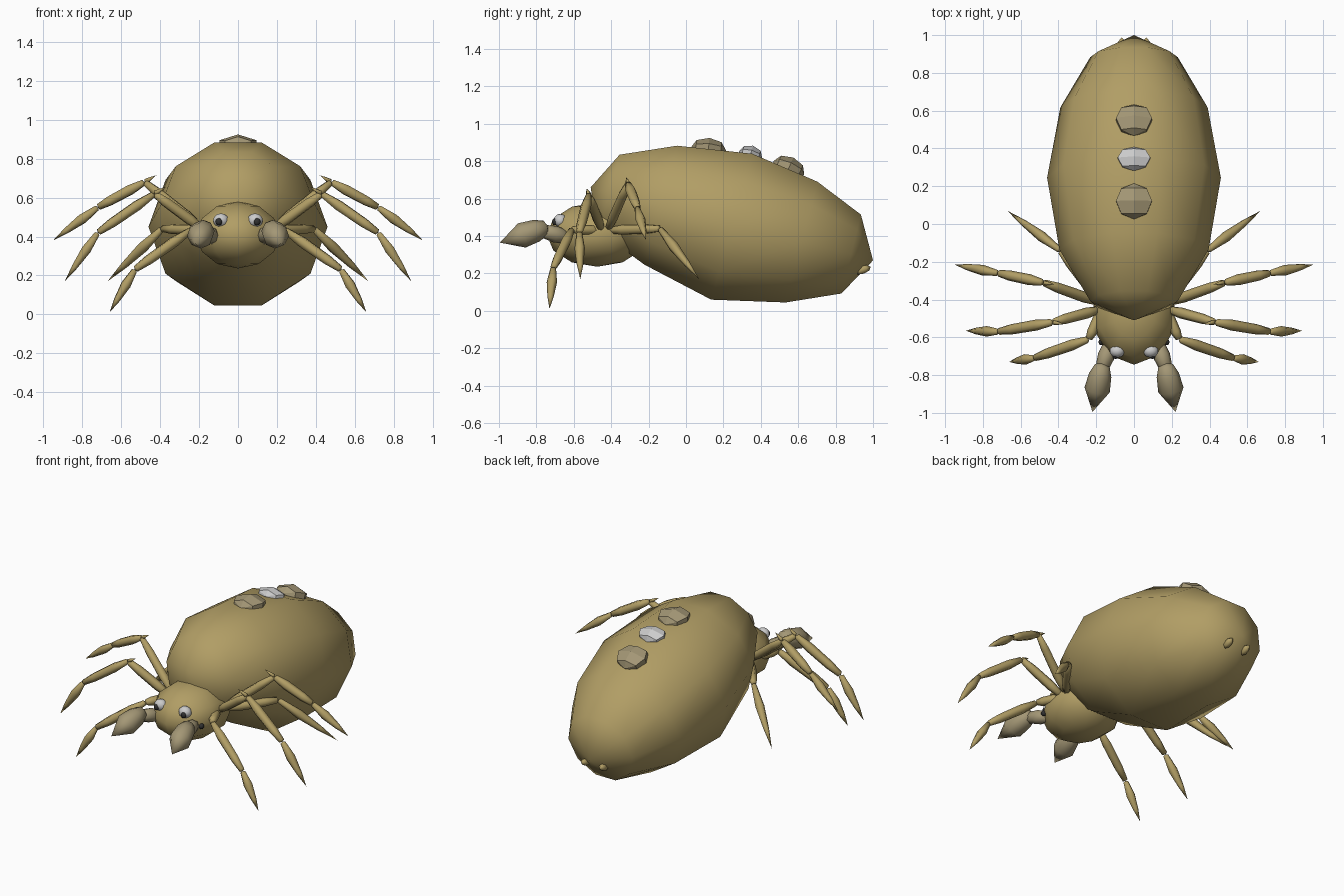
import bpy, bmesh, math
from mathutils import Vector, Matrix

if "Cube" in bpy.data.objects:
    bpy.data.objects.remove(bpy.data.objects["Cube"])


def material(name, rgb):
    m = bpy.data.materials.new(name)
    m.diffuse_color = (*rgb, 1)
    m.use_nodes = True
    m.node_tree.nodes["Principled BSDF"].inputs["Base Color"].default_value = m.diffuse_color
    return m


TAN = material("tan", (0.44, 0.34, 0.13))
DULL = material("dull_tan", (0.37, 0.31, 0.18))
DARK = material("dark", (0.03, 0.03, 0.03))


def finish(name, bm, mat, smooth):
    bmesh.ops.recalc_face_normals(bm, faces=bm.faces)
    me = bpy.data.meshes.new(name)
    for f in bm.faces:
        f.smooth = smooth
    bm.to_mesh(me)
    bm.free()
    if mat:
        me.materials.append(mat)
    ob = bpy.data.objects.new(name, me)
    bpy.context.collection.objects.link(ob)
    return ob


def loft(name, start, rings, end, mat, smooth=True):
    """Skin a row of rings between two pole points."""
    bm = bmesh.new()
    a, b = bm.verts.new(start), bm.verts.new(end)
    rows = [[bm.verts.new(p) for p in r] for r in rings]
    n = len(rows[0])
    for i in range(n):
        j = (i + 1) % n
        bm.faces.new((a, rows[0][j], rows[0][i]))
        bm.faces.new((b, rows[-1][i], rows[-1][j]))
        for r, s in zip(rows, rows[1:]):
            bm.faces.new((r[i], r[j], s[j], s[i]))
    return finish(name, bm, mat, smooth)


def spindle(name, a, b, profile, mat, sides=6):
    """Tapered limb piece from a to b; profile holds (fraction, radius)."""
    a, b = Vector(a), Vector(b)
    d = b - a
    u = d.cross(Vector((0, 0, 1))).normalized()
    v = u.cross(d).normalized()
    rings = [[a + d * t + r * (u * math.cos(k * math.tau / sides) + v * math.sin(k * math.tau / sides))
              for k in range(sides)] for t, r in profile]
    return loft(name, a, rings, b, mat)


def ball(name, centre, radii, mat, seg=10, rings=6, rot=(0, 0, 0), smooth=True):
    bm = bmesh.new()
    bmesh.ops.create_uvsphere(bm, u_segments=seg, v_segments=rings, radius=1)
    m = Matrix.Translation(centre)
    for ang, ax in zip(rot, "XYZ"):
        m = m @ Matrix.Rotation(math.radians(ang), 4, ax)
    bm.transform(m @ Matrix.Diagonal((*radii, 1)))
    return finish(name, bm, mat, smooth)


# Abdomen: tilted egg; each ring is centre y, centre z, half width, half height, lean
EGG = [(-.41, .63, .23, .205, .055), (-.135, .565, .395, .318, .087), (.245, .45, .46, .39, .11),
       (.617, .368, .39, .323, .085), (.883, .304, .232, .211, .052)]
egg_rings = []
for y, z, w, h, lean in EGG:
    ring = []
    for k in range(10):
        c, s = math.cos(k * math.tau / 10), math.sin(k * math.tau / 10)
        ring.append((w * c, y + lean * s / .951, z + h * s / .951))
    egg_rings.append(ring)
loft("abdomen", (0, -.51, .66), egg_rings, (0, 1, .27), TAN)

# Head
ball("head", (0, -.475, .408), (.225, .27, .172), TAN)

# Faceted lumps along the back
for name, y, z, r, tilt, mat in [("back_lump_front", .12, .865, (.11, .06, .095), -5, DULL),
                                 ("back_lump_middle", .345, .835, (.10, .05, .065), -16, None),
                                 ("back_lump_rear", .55, .765, (.11, .06, .09), -24, DULL)]:
    ball(name, (0, y, z), r, mat, 6, 4, (tilt + 90, 0, 0), False)

# Leg paths for the right side, front to back
LEGS = [
    [(.17, -.46, .43), (.24, -.61, .435), (.53, -.71, .23), (.66, -.73, .01)],
    [(.17, -.45, .43), (.43, -.52, .62), (.72, -.57, .42), (.89, -.565, .17)],
    [(.17, -.42, .43), (.48, -.31, .68), (.72, -.26, .55), (.95, -.215, .38)],
    [(.17, -.42, .43), (.39, -.14, .44), (.67, .07, .17)],
]
LIMB = [(.03, .018), (.3, .029), (.75, .027), (.98, .018)]
TIP = [(.02, .016), (.35, .028), (.7, .017)]

for side, s in (("right", 1), ("left", -1)):
    def P(p):
        return (p[0] * s, p[1], p[2])

    # Jointed legs with pointed feet
    for n, path in enumerate(LEGS):
        for k, (a, b) in enumerate(zip(path, path[1:])):
            prof = TIP if k == len(path) - 2 else LIMB
            spindle(f"{side}_leg_{n + 1}_part_{k + 1}", P(a), P(b), prof, TAN)
        # Knee spur
        if n in (1, 2):
            x, y, z = path[1]
            spindle(f"{side}_leg_{n + 1}_spur", P((x, y, z)), P((x - .06, y - .01, z + .035)),
                    [(.1, .014), (.5, .009)], TAN, 5)

    # Feelers: short stalk and pointed bulb
    spindle(f"{side}_feeler_stalk", P((.12, -.62, .39)), P((.175, -.78, .43)),
            [(.05, .035), (.5, .045), (.9, .035)], DULL, 8)
    spindle(f"{side}_feeler_bulb", P((.165, -.735, .45)), P((.22, -.995, .365)),
            [(.06, .04), (.25, .06), (.55, .068)], DULL, 8)

    # Main eye with pupil, and small side eye
    ball(f"{side}_eye", P((.088, -.672, .483)), (.042, .036, .036), None, 10, 6)
    ball(f"{side}_pupil", P((.098, -.702, .476)), (.018, .014, .019), DARK, 8, 5)
    ball(f"{side}_side_eye", P((.172, -.625, .395)), (.018, .018, .018), DARK, 8, 5)

    # Spinnerets at the rear
    ball(f"{side}_spinneret", P((.065, .945, .22)), (.022, .045, .022), TAN, 6, 4, (20, 0, 0))
